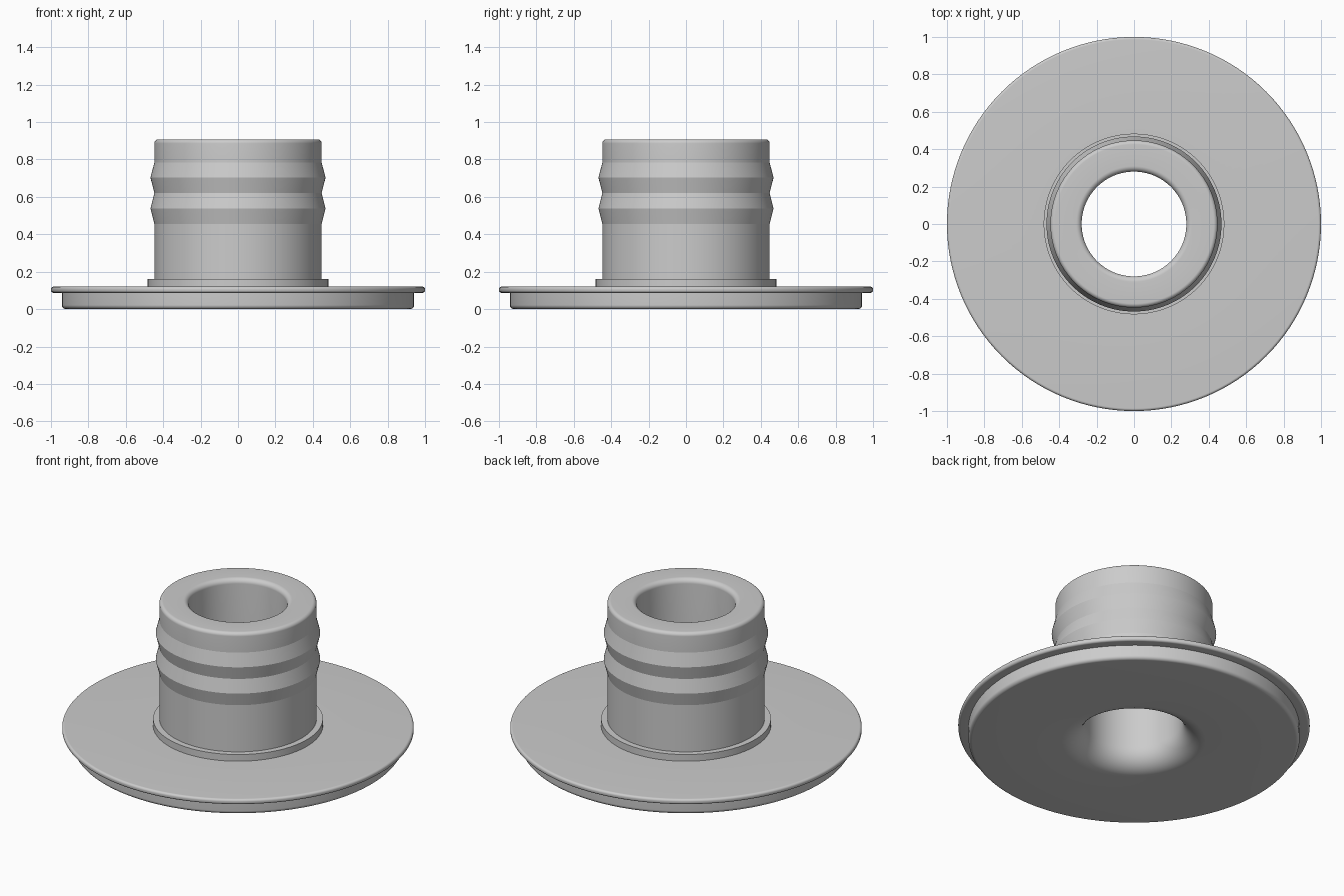
import bpy
import bmesh
from math import cos, sin, pi, radians

cube = bpy.data.objects.get("Cube")
if cube:
    bpy.data.objects.remove(cube, do_unlink=True)

# Single grey material
grey = bpy.data.materials.new("plain grey")
grey.use_nodes = True
colour = (0.6, 0.6, 0.6, 1)
grey.diffuse_color = colour
grey.node_tree.nodes["Principled BSDF"].inputs["Base Color"].default_value = colour


def arc(r, z, radius, start, end, steps=10):
    """Rounded corner of a profile, centred on (r, z), angles in degrees."""
    angles = [radians(start + (end - start) * i / steps) for i in range(steps + 1)]
    return [(r + radius * cos(a), z + radius * sin(a)) for a in angles]


def revolve(name, profile, segments=128):
    """Turn a closed (radius, height) profile around the z axis."""
    bm = bmesh.new()
    verts = [bm.verts.new((r, 0, z)) for r, z in profile]
    edges = [bm.edges.new((v, verts[i - 1])) for i, v in enumerate(verts)]
    bmesh.ops.spin(bm, geom=verts + edges, cent=(0, 0, 0), axis=(0, 0, 1),
                   angle=2 * pi, steps=segments)
    bmesh.ops.remove_doubles(bm, verts=bm.verts, dist=0.0002)
    bmesh.ops.recalc_face_normals(bm, faces=bm.faces)
    mesh = bpy.data.meshes.new(name)
    bm.to_mesh(mesh)
    bm.free()
    mesh.materials.append(grey)
    obj = bpy.data.objects.new(name, mesh)
    bpy.context.collection.objects.link(obj)
    bpy.ops.object.select_all(action="DESELECT")
    obj.select_set(True)
    bpy.context.view_layer.objects.active = obj
    bpy.ops.object.shade_smooth_by_angle(angle=radians(12))
    return obj


bore, tube, seam = 0.28, 0.447, 0.135

# Base disc with flared bore, overhanging flange and raised collar
flare = 0.13
plate = (
    [(bore, seam)]
    + arc(bore + flare, flare, flare, 180, 270, 12)
    + arc(0.92, 0.022, 0.022, -90, 0)
    + [(0.942, 0.087)]
    + arc(0.986, 0.101, 0.014, -90, 0)
    + arc(0.986, 0.106, 0.014, 0, 90)
    + [(0.483, 0.12), (0.483, 0.162), (tube, 0.162), (tube, seam)]
)
revolve("base_plate", plate)

# Hollow spigot with two ridges and rounded rim
height, rib, pitch = 0.908, 0.468, 0.0825
ridges = [(rib if i % 2 else tube, 0.455 + i * pitch) for i in range(5)]
spigot = (
    [(bore, seam), (tube, seam)]
    + ridges
    + arc(tube - 0.022, height - 0.022, 0.022, 0, 90)
    + arc(bore + 0.03, height - 0.03, 0.03, 90, 180)
)
revolve("ribbed_spigot", spigot)
